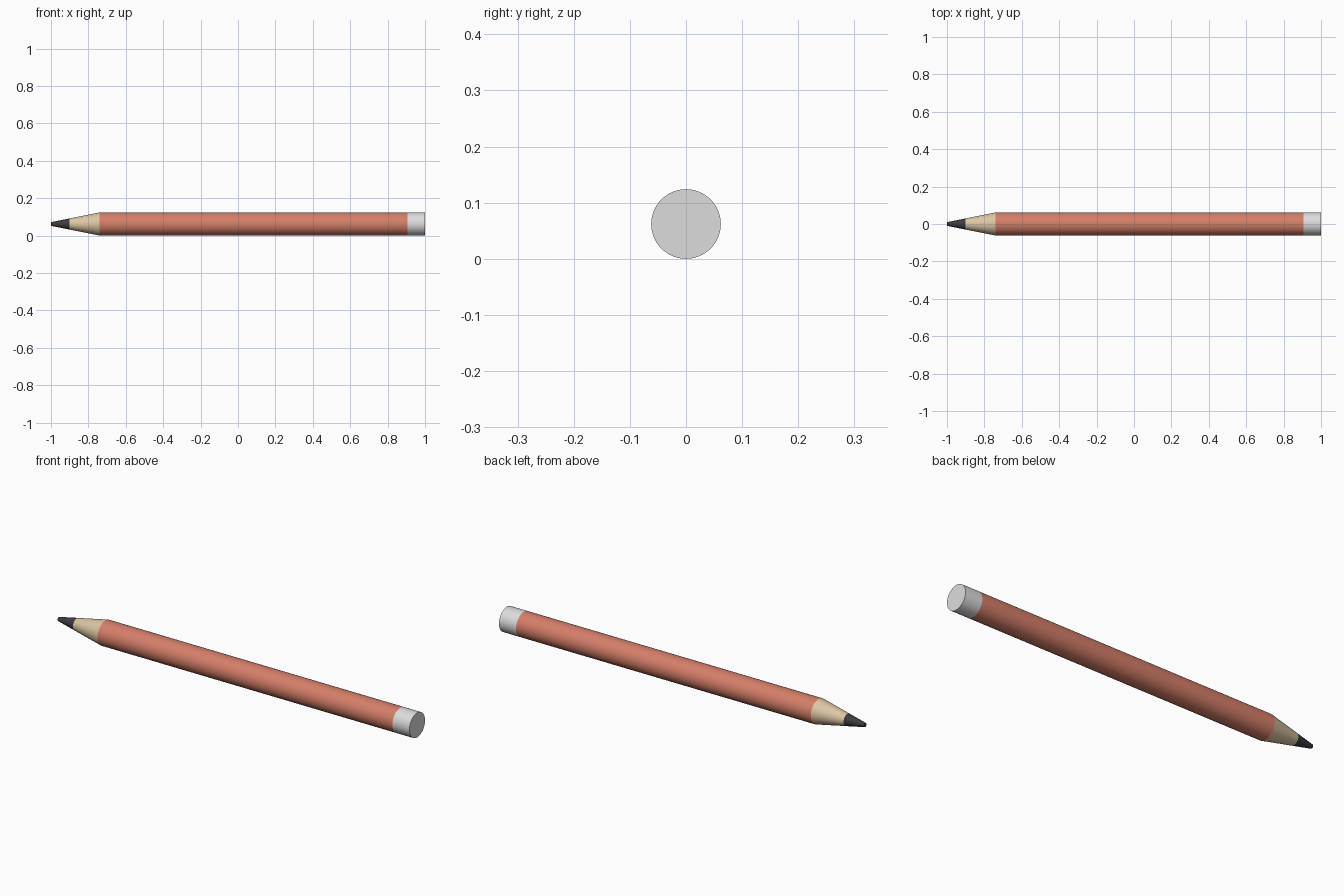
import bpy, bmesh, math

if "Cube" in bpy.data.objects:
    bpy.data.objects.remove(bpy.data.objects["Cube"])

SIDES = 64
AXIS_Z = 0.062


def material(name, rgb):
    m = bpy.data.materials.new(name)
    m.diffuse_color = (*rgb, 1.0)
    m.use_nodes = True
    m.node_tree.nodes["Principled BSDF"].inputs["Base Color"].default_value = m.diffuse_color
    return m


def section(name, mat, x0, r0, x1, r1, cap_start=False, cap_end=False):
    """Tapered round section along x, optionally closed at either end."""
    bm = bmesh.new()
    rings = []
    for x, r in ((x0, r0), (x1, r1)):
        ring = []
        for i in range(SIDES):
            a = 2 * math.pi * i / SIDES
            ring.append(bm.verts.new((x, r * math.cos(a), AXIS_Z + r * math.sin(a))))
        rings.append(ring)
    a, b = rings
    for i in range(SIDES):
        j = (i + 1) % SIDES
        bm.faces.new((a[i], b[i], b[j], a[j])).smooth = True
    if cap_start:
        bm.faces.new(a[::-1])
    if cap_end:
        bm.faces.new(b)
    bm.normal_update()
    # Keep the cap rims crisp
    for e in bm.edges:
        if any(len(f.verts) > 4 for f in e.link_faces):
            e.smooth = False
    # Side faces point away from the axis
    f = next(f for f in bm.faces if len(f.verts) == 4)
    c = f.calc_center_median()
    if f.normal.y * c.y + f.normal.z * (c.z - AXIS_Z) < 0:
        bmesh.ops.reverse_faces(bm, faces=[f for f in bm.faces if len(f.verts) == 4])
    me = bpy.data.meshes.new(name)
    bm.to_mesh(me)
    bm.free()
    me.materials.append(mat)
    ob = bpy.data.objects.new(name, me)
    bpy.context.collection.objects.link(ob)
    return ob


graphite = material("graphite", (0.045, 0.045, 0.05))
wood = material("bare wood", (0.72, 0.56, 0.37))
paint = material("salmon paint", (0.66, 0.21, 0.14))
white = material("white", (0.72, 0.72, 0.72))

# Sharpened point: graphite tip and bare wood share one cone
section("lead_tip", graphite, -1.0, 0.010, -0.90, 0.030, cap_start=True)
section("wood_cone", wood, -0.90, 0.030, -0.74, 0.062)
# Painted barrel and white end
section("barrel", paint, -0.74, 0.062, 0.905, 0.062)
section("end_cap", white, 0.905, 0.062, 1.0, 0.062, cap_end=True)
